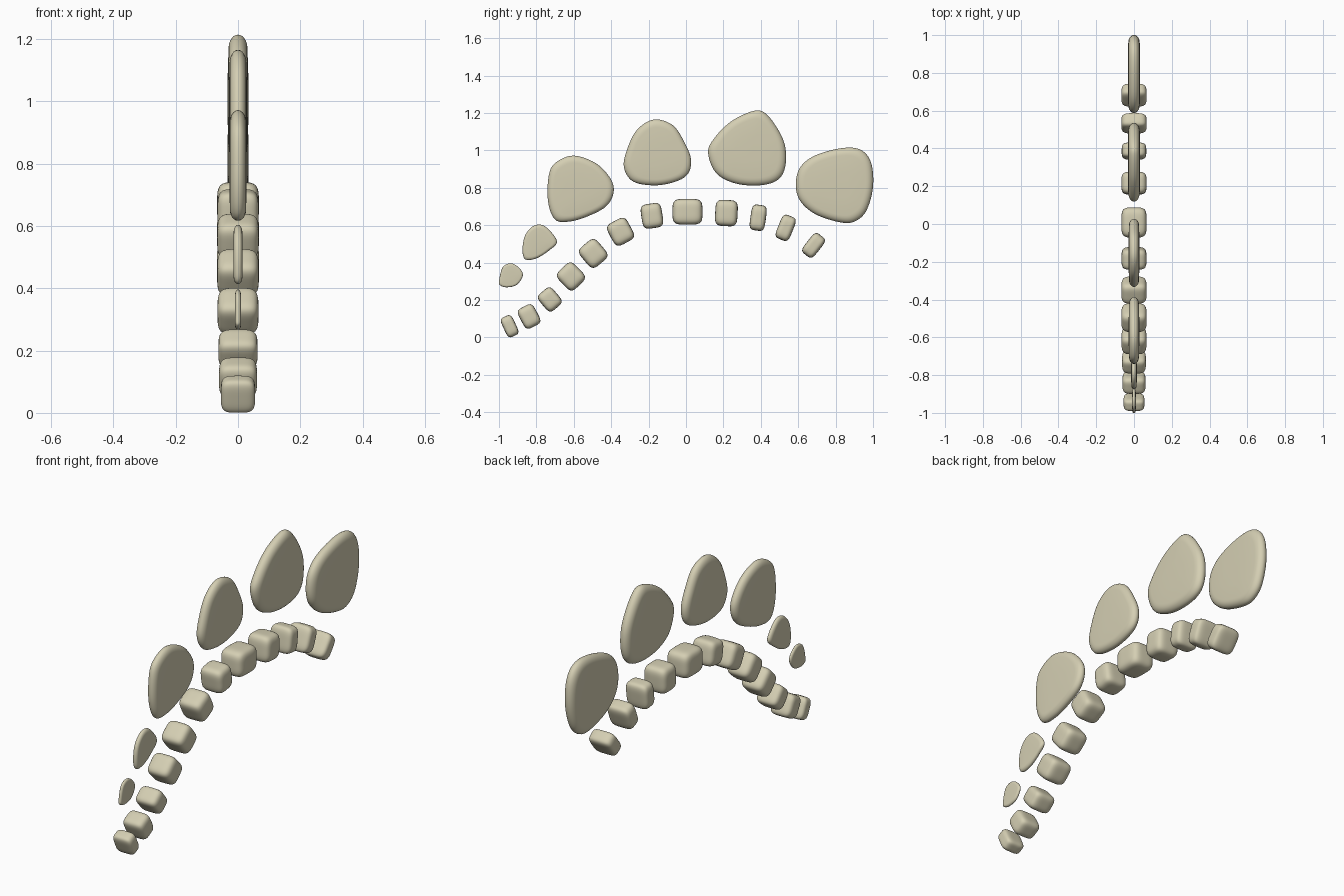
import bpy, bmesh, math
from mathutils import Matrix, Vector

bone = bpy.data.materials.new("pale bone")
bone.diffuse_color = (0.66, 0.62, 0.45, 1)


def finish(bm, name):
    bmesh.ops.recalc_face_normals(bm, faces=bm.faces)
    for f in bm.faces:
        f.smooth = True
    me = bpy.data.meshes.new(name)
    bm.to_mesh(me)
    bm.free()
    me.materials.append(bone)
    ob = bpy.data.objects.new(name, me)
    bpy.context.collection.objects.link(ob)
    return ob


def vertebra(name, y, z, length, height, width, angle, p=4.2):
    """Pillow-shaped block, turned to follow the arch of the spine."""
    bm = bmesh.new()
    bmesh.ops.create_cube(bm, size=2)
    bmesh.ops.subdivide_edges(bm, edges=bm.edges[:], cuts=11, use_grid_fill=True)
    half = Vector((width / 2, length / 2, height / 2))
    for v in bm.verts:
        k = sum(abs(c) ** p for c in v.co) ** (-1 / p)
        v.co = Vector(c * k * h for c, h in zip(v.co, half))
    bm.transform(Matrix.Translation((0, y, z)) @
                 Matrix.Rotation(math.radians(angle), 4, 'X'))
    finish(bm, name)


def smooth_loop(pts, steps=6):
    """Closed Catmull-Rom curve through the points."""
    pts = [Vector(q) for q in pts]
    n, out = len(pts), []
    for i in range(n):
        a, b, c, d = (pts[(i + k) % n] for k in (-1, 0, 1, 2))
        for s in range(steps):
            t = s / steps
            out.append(0.5 * (2 * b + (c - a) * t + (2 * a - 5 * b + 4 * c - d) * t * t
                              + (3 * b - a - 3 * c + d) * t ** 3))
    return out


def plate(name, half_thick, pts):
    """Flat plate with a rounded rim and gently domed sides."""
    loop = smooth_loop(pts)
    mid = sum(loop, Vector((0, 0))) / len(loop)
    size = sum((q - mid).length for q in loop) / len(loop)
    rim = 1.3 * half_thick / size
    # section: (scale towards the middle, x) from one side to the other
    side = [(1 - rim * (1 - math.cos(a)), 0.92 * half_thick * math.sin(a))
            for a in (math.radians(15 * k) for k in range(1, 7))]
    side.append((0.4, half_thick))
    section = [(s, -x) for s, x in reversed(side)] + [(1, 0)] + side
    bm = bmesh.new()
    rings = []
    for s, x in section:
        rings.append([bm.verts.new((x, *(mid + (q - mid) * s))) for q in loop])
    n = len(loop)
    for r0, r1 in zip(rings, rings[1:]):
        for i in range(n):
            bm.faces.new((r0[i], r0[(i + 1) % n], r1[(i + 1) % n], r1[i]))
    bm.faces.new(rings[0])
    bm.faces.new(rings[-1])
    finish(bm, name)


# Spine blocks from the front (low) end: y, z, length, height, width, angle
spine = [
    (-0.943, 0.060, 0.068, 0.115, 0.110, 25), (-0.839, 0.112, 0.096, 0.120, 0.122, 28),
    (-0.728, 0.203, 0.098, 0.116, 0.126, 40), (-0.615, 0.326, 0.120, 0.130, 0.132, 44),
    (-0.496, 0.449, 0.122, 0.134, 0.134, 40), (-0.350, 0.565, 0.120, 0.132, 0.134, 28),
    (-0.182, 0.650, 0.113, 0.132, 0.132, 9), (0.008, 0.672, 0.160, 0.138, 0.134, 0),
    (0.216, 0.665, 0.120, 0.140, 0.134, -3), (0.386, 0.640, 0.083, 0.138, 0.130, -8),
    (0.533, 0.586, 0.081, 0.136, 0.134, -22), (0.682, 0.492, 0.078, 0.132, 0.134, -38),
]
for i, row in enumerate(spine, 1):
    vertebra(f"spine_block_{i:02d}", *row)

# Upright back plates, outlines as (y, z)
plate("back_plate_1", 0.010, [(-1.0, 0.30), (-0.98, 0.375), (-0.935, 0.396), (-0.892, 0.372),
                              (-0.872, 0.332), (-0.904, 0.282), (-0.957, 0.268), (-0.993, 0.278)])
plate("back_plate_2", 0.015, [(-0.874, 0.47), (-0.86, 0.546), (-0.813, 0.597), (-0.754, 0.594),
                              (-0.69, 0.515), (-0.733, 0.464), (-0.802, 0.422), (-0.86, 0.418)])
plate("back_plate_3", 0.028, [(-0.738, 0.73), (-0.733, 0.87), (-0.695, 0.936), (-0.6, 0.972),
                              (-0.48, 0.93), (-0.401, 0.845), (-0.388, 0.77), (-0.428, 0.70),
                              (-0.52, 0.65), (-0.62, 0.62), (-0.70, 0.63)])
plate("back_plate_4", 0.029, [(-0.332, 0.91), (-0.315, 1.005), (-0.262, 1.11), (-0.171, 1.165),
                              (-0.07, 1.134), (-0.005, 1.037), (0.027, 0.95), (0.011, 0.876),
                              (-0.053, 0.834), (-0.166, 0.813), (-0.283, 0.834)])
plate("back_plate_5", 0.033, [(0.118, 0.99), (0.155, 1.07), (0.241, 1.155), (0.35, 1.208),
                              (0.415, 1.205), (0.481, 1.13), (0.529, 1.027), (0.53, 0.91),
                              (0.487, 0.84), (0.39, 0.813), (0.262, 0.824), (0.16, 0.88)])
plate("back_plate_6", 0.033, [(0.588, 0.797), (0.604, 0.898), (0.68, 0.968), (0.824, 1.011),
                              (0.93, 1.005), (0.989, 0.936), (1.0, 0.807), (0.968, 0.685),
                              (0.914, 0.626), (0.84, 0.613), (0.706, 0.652), (0.62, 0.717)])
